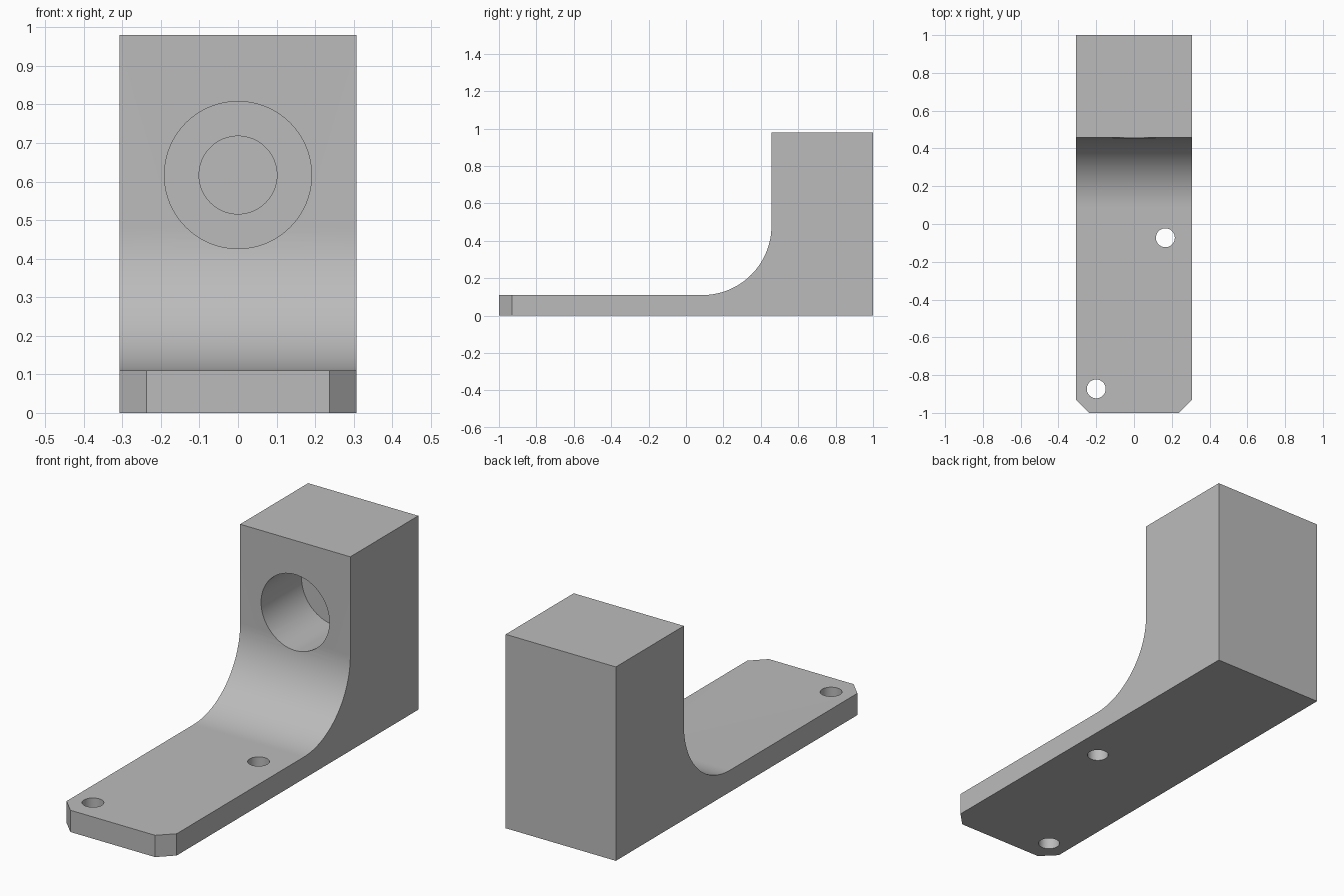
import bpy, bmesh, math
from mathutils import Matrix

if "Cube" in bpy.data.objects:
    bpy.data.objects.remove(bpy.data.objects["Cube"])

HALF_W, PLATE_T, HEIGHT = 0.308, 0.11, 0.98
BLOCK_Y, FILLET_R = 0.457, 0.37
BORE_Z = 0.617

grey = bpy.data.materials.new("grey")
grey.diffuse_color = (0.5, 0.5, 0.5, 1)
grey.use_nodes = True
grey.node_tree.nodes["Principled BSDF"].inputs["Base Color"].default_value = grey.diffuse_color


def make_object(name, bm):
    bmesh.ops.recalc_face_normals(bm, faces=bm.faces)
    mesh = bpy.data.meshes.new(name)
    bm.to_mesh(mesh)
    bm.free()
    mesh.materials.append(grey)
    obj = bpy.data.objects.new(name, mesh)
    bpy.context.collection.objects.link(obj)
    return obj


def prism(name, outline, offset):
    """Extrude a closed outline of 3D points along an offset."""
    bm = bmesh.new()
    face = bm.faces.new([bm.verts.new(p) for p in outline])
    ext = bmesh.ops.extrude_face_region(bm, geom=[face])
    verts = [g for g in ext["geom"] if isinstance(g, bmesh.types.BMVert)]
    bmesh.ops.translate(bm, verts=verts, vec=offset)
    return make_object(name, bm)


def cylinder(name, radius, depth, centre, along_y=False, segments=64):
    bm = bmesh.new()
    turn = Matrix.Rotation(math.pi / 2, 4, "X") if along_y else Matrix()
    bmesh.ops.create_cone(bm, cap_ends=True, segments=segments, radius1=radius,
                          radius2=radius, depth=depth,
                          matrix=Matrix.Translation(centre) @ turn)
    return make_object(name, bm)


def apply_boolean(target, tool, operation):
    mod = target.modifiers.new(tool.name, "BOOLEAN")
    mod.operation, mod.solver, mod.object = operation, "EXACT", tool
    bpy.context.view_layer.objects.active = target
    bpy.ops.object.modifier_apply(modifier=mod.name)
    bpy.data.objects.remove(tool)


# Side profile: flat foot, concave fillet and upright block
side = [(-1, 0), (1, 0), (1, HEIGHT), (BLOCK_Y, HEIGHT)]
cy, cz = BLOCK_Y - FILLET_R, PLATE_T + FILLET_R
for i in range(33):
    a = -math.pi / 2 * i / 32
    side.append((cy + FILLET_R * math.cos(a), cz + FILLET_R * math.sin(a)))
side.append((-1, PLATE_T))
bracket = prism("bracket", [(-HALF_W, y, z) for y, z in side], (2 * HALF_W, 0, 0))

# Chamfered front corners of the foot
for s in (-1, 1):
    corner = [(s * (HALF_W - 0.071), -1, -0.1), (s * HALF_W, -0.929, -0.1),
              (s * 0.5, -0.929, -0.1), (s * 0.5, -1.2, -0.1),
              (s * (HALF_W - 0.071), -1.2, -0.1)]
    apply_boolean(bracket, prism("corner_cutter", corner, (0, 0, 0.4)), "DIFFERENCE")

# Two screw holes through the foot
for x, y in ((0.166, -0.073), (-0.2, -0.873)):
    apply_boolean(bracket, cylinder("screw_cutter", 0.05, 0.5, (x, y, 0.05), segments=48),
                  "DIFFERENCE")

# Blind stepped bore in the upright: wide pocket, then a narrower hole
for radius, end in ((0.191, 0.78), (0.101, 0.88)):
    apply_boolean(bracket, cylinder("bore_cutter", radius, end - 0.2,
                                    (0, (end + 0.2) / 2, BORE_Z), along_y=True),
                  "DIFFERENCE")

# Smooth the curved walls and keep the machined edges sharp
bpy.ops.object.select_all(action="DESELECT")
bracket.select_set(True)
bpy.context.view_layer.objects.active = bracket
bpy.ops.object.shade_smooth_by_angle(angle=math.radians(25))
